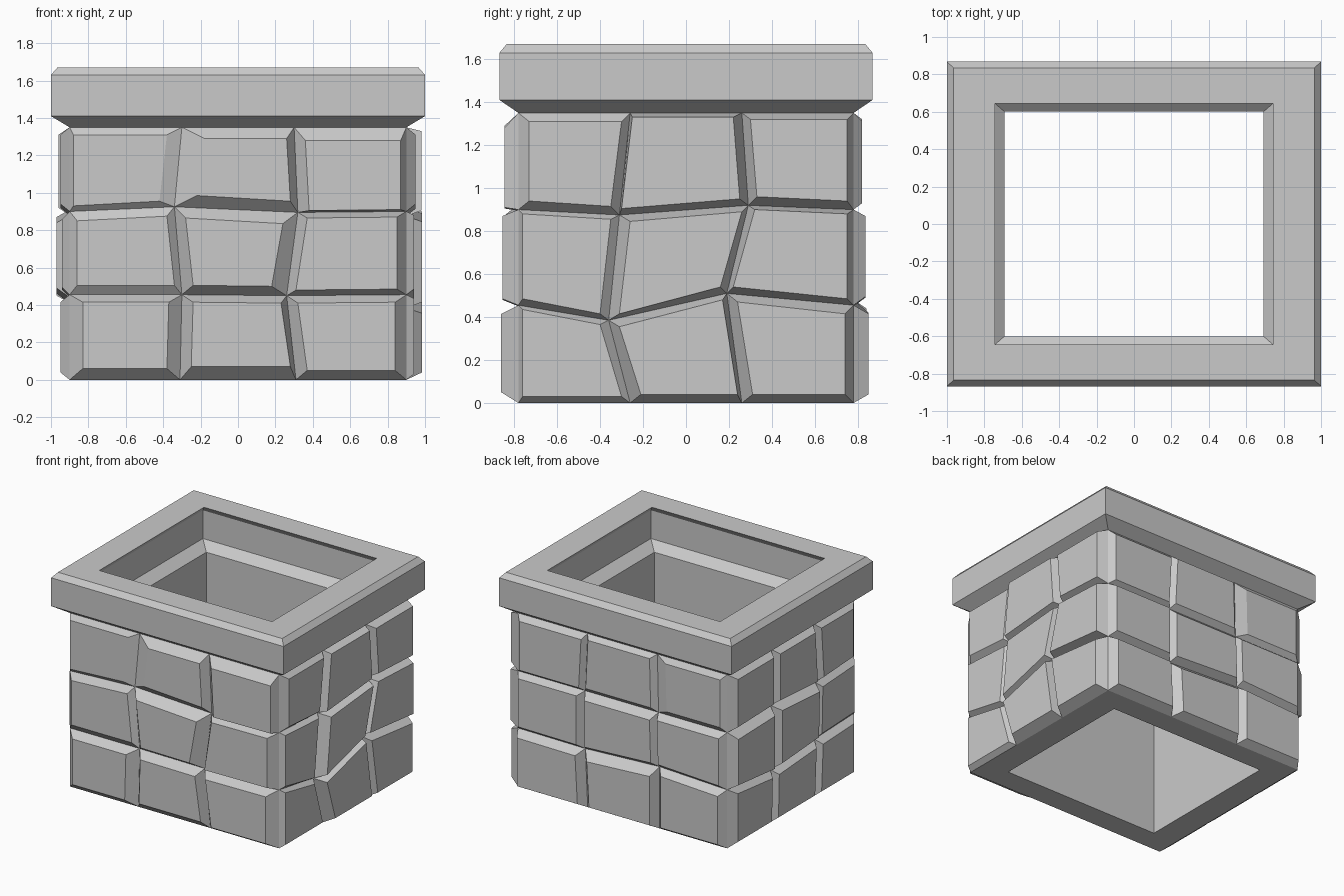
import bpy
from mathutils import Matrix, Vector
from math import pi

old = bpy.data.objects.get("Cube")
if old:
    bpy.data.objects.remove(old, do_unlink=True)

stone = bpy.data.materials.new("stone_grey")
stone.use_nodes = True
grey = (0.59, 0.59, 0.59, 1)
stone.diffuse_color = grey
stone.node_tree.nodes["Principled BSDF"].inputs["Base Color"].default_value = grey

HALF_X, HALF_Y, TOP = 0.9, 0.78, 1.35
INNER = 0.77  # size of the opening relative to the outside


def add_object(name, verts, faces):
    mesh = bpy.data.meshes.new(name)
    mesh.from_pydata(verts, [], faces)
    mesh.materials.append(stone)
    mesh.update()
    obj = bpy.data.objects.new(name, mesh)
    bpy.context.collection.objects.link(obj)
    return obj


def rectangular_sweep(name, profile):
    """Join rectangles of (half x, half y, height) into a continuous skin."""
    verts, faces = [], []
    for hx, hy, z in profile:
        verts += [(-hx, -hy, z), (hx, -hy, z), (hx, hy, z), (-hx, hy, z)]
    for ring in range(len(profile) - 1):
        for i in range(4):
            a, b = ring * 4 + i, ring * 4 + (i + 1) % 4
            faces.append((a, b, b + 4, a + 4))
    return add_object(name, verts, faces)


def stone_wall(name, turn, half_width, distance, joints, stones):
    """Three courses of three raised stones, listed from the bottom left one as
    left, right, bottom and top inset and depth, all in hundredths."""
    edge_heights = (0, 0.455, 0.9, TOP)
    grid = [[(-half_width, z), *row, (half_width, z)]
            for z, row in zip(edge_heights, joints)]
    spin = Matrix.Rotation(turn * pi / 2, 3, "Z")
    verts, faces = [], []
    for row in range(3):
        for col in range(3):
            left, right, bottom, top, depth = (n / 100 for n in stones[row * 3 + col])
            outline = (grid[row][col], grid[row][col + 1],
                       grid[row + 1][col + 1], grid[row + 1][col])
            shifts = ((left, bottom), (-right, bottom), (-right, -top), (left, -top))
            start = len(verts)
            for u, v in outline:
                verts.append(spin @ Vector((u, -distance, v)))
            for (u, v), (du, dv) in zip(outline, shifts):
                verts.append(spin @ Vector((u + du, -distance - depth, v + dv)))
            # Sloping edges, then the flat face of the stone
            for i in range(4):
                j = (i + 1) % 4
                faces.append([start + k for k in (i, j, j + 4, i + 4)])
            faces.append([start + k for k in (4, 5, 6, 7)])
    return add_object(name, verts, faces)


# Chamfered rim, outside up and over to the inside
outer = [(HALF_X, HALF_Y, TOP), (1, 0.868, 1.41), (1, 0.868, 1.63), (0.965, 0.835, 1.67)]
inner = [(x * INNER, y * INNER, z) for x, y, z in reversed(outer)]
rectangular_sweep("rim", outer + inner)

# Inner lining and flat underside
rectangular_sweep("inner_lining", [
    inner[-1], (HALF_X * INNER, HALF_Y * INNER, 0), (HALF_X, HALF_Y, 0)])

# Front wall
stone_wall(
    "front_wall", 0, HALF_X, HALF_Y,
    [[(-0.31, 0), (0.31, 0)], [(-0.3, 0.455), (0.26, 0.45)],
     [(-0.34, 0.925), (0.32, 0.895)], [(-0.3, TOP), (0.3, TOP)]],
    [(7, 7, 6, 4, 7), (6, 3, 7, 4, 8), (6, 6, 5, 4, 8),
     (4, 4, 5, 5, 4), (6, 8, 5, 6, 7.5), (5, 5, 3, 3, 7.5),
     (2, 8, 3, 4, 3), (12, 4, 6, 6, 6.5), (6, 3, 1, 7, 6.5)])

# Right wall
stone_wall(
    "right_wall", 1, HALF_Y, HALF_X,
    [[(-0.26, 0), (0.26, 0)], [(-0.36, 0.385), (0.19, 0.51)],
     [(-0.31, 0.875), (0.29, 0.92)], [(-0.26, TOP), (0.26, TOP)]],
    [(2, 4, 3, 2, 4), (5, 2, 4, 3, 8.5), (5, 4, 4, 4, 8.5),
     (2, 4, 3, 2, 4), (5, 3, 3, 3, 8.5), (3, 3, 3, 2, 8.5),
     (5, 4, 4, 4, 5), (1, 4, 3, 2, 8), (4, 3, 4, 3, 8)])

# Back wall
stone_wall(
    "back_wall", 2, HALF_X, HALF_Y,
    [[(-0.3, 0), (0.32, 0)], [(-0.32, 0.45), (0.32, 0.48)],
     [(-0.32, 0.9), (0.31, 0.9)], [(-0.3, TOP), (0.3, TOP)]],
    [(4, 4, 4, 4, 7), (6, 4, 4, 6, 7), (5, 4, 4, 4, 6),
     (4, 4, 4, 3, 5.5), (3, 4, 4, 5, 5.5), (2, 4, 4, 4, 5),
     (4, 3, 3, 4, 4), (3, 4, 4, 3, 4), (9, 4, 4, 4, 3)])

# Left wall
stone_wall(
    "left_wall", 3, HALF_Y, HALF_X,
    [[(-0.26, 0), (0.27, 0)], [(-0.25, 0.41), (0.29, 0.44)],
     [(-0.25, 0.91), (0.3, 0.88)], [(-0.25, TOP), (0.27, TOP)]],
    [(6, 4, 4, 4, 5), (4, 4, 4, 4, 5), (4, 7, 4, 4, 5),
     (4, 4, 4, 5, 7), (5, 4, 5, 4, 7), (4, 5, 4, 4, 4),
     (5, 4, 4, 4, 6), (4, 5, 4, 4, 6), (4, 8, 4, 4, 5)])
